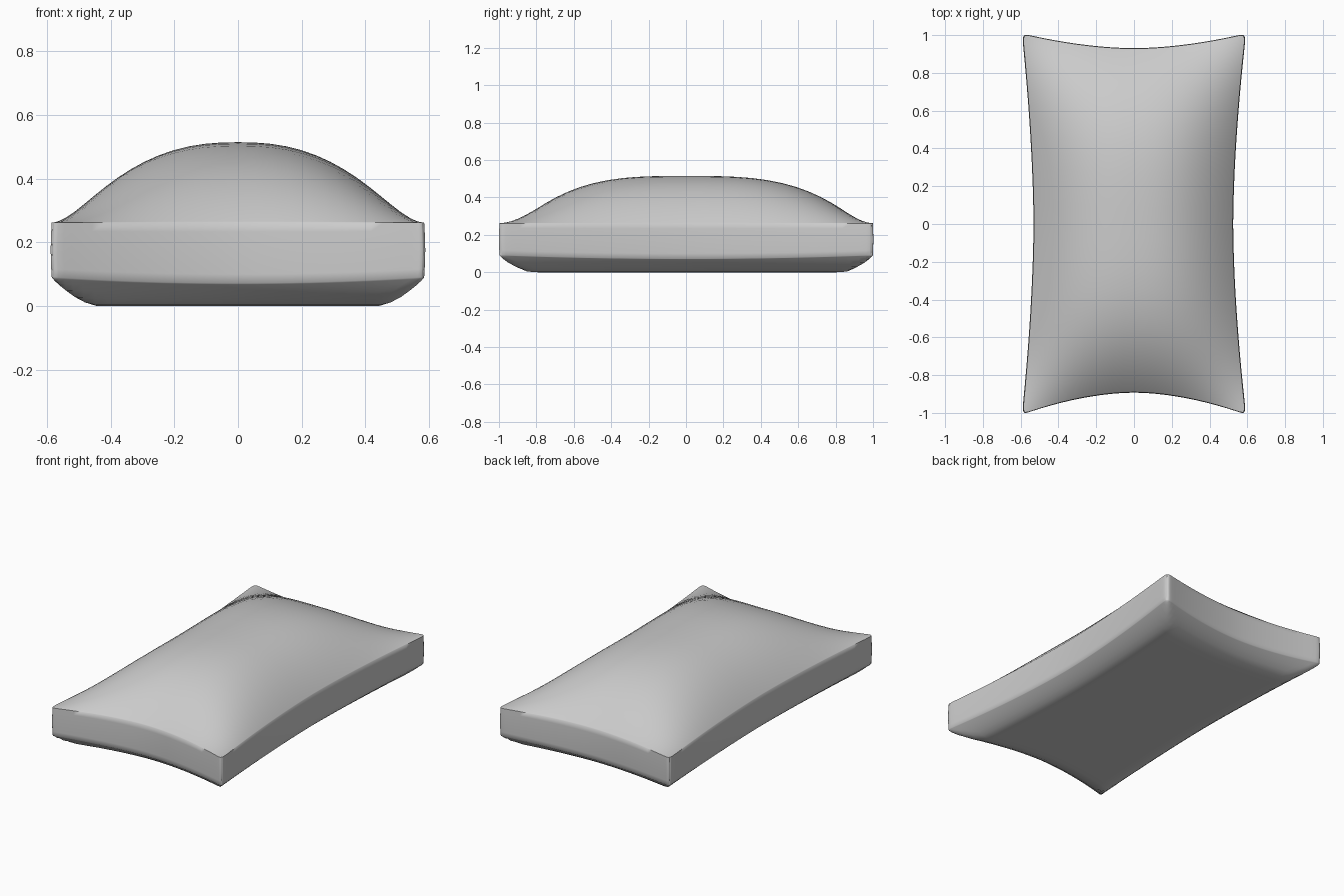
import bpy, bmesh, math

if "Cube" in bpy.data.objects:
    bpy.data.objects.remove(bpy.data.objects["Cube"])

N = 32
# grid parameters, denser toward the rim, with points close to the corners
S = [math.sin(math.pi / 2 * (2 * i / N - 1)) for i in range(N + 1)]


def outline(u, v):
    """Map the square to the pinched cushion outline with rounded corners."""
    mx = 0.522 if u > 0 else 0.529
    my = 0.928 if v > 0 else 0.89
    x = u * (mx + (0.59 - mx) * abs(v) ** 1.7)
    y = v * (my + (1.006 - my) * abs(u) ** 1.8)
    k = 1 - 0.016 * (abs(u) * abs(v)) ** 60
    return x * k, y * k


def top_z(u, v):
    return 0.262 + 0.253 * (1 - abs(u) ** 2.4) * (1 - abs(v) ** 3.2)


def bottom_z(u, v):
    d = min((1 - abs(u)) * 0.56, (1 - abs(v)) * 0.95)
    rim = 0.072 + 0.02 * (u * v) ** 2
    return rim * max(0, 1 - d / 0.13) ** 1.5


bm = bmesh.new()


def sheet(height, flip):
    g = [[bm.verts.new((*outline(u, v), height(u, v))) for v in S] for u in S]
    for i in range(N):
        for j in range(N):
            f = [g[i][j], g[i + 1][j], g[i + 1][j + 1], g[i][j + 1]]
            bm.faces.new(f[::-1] if flip else f)
    return ([g[i][0] for i in range(N)] + [g[N][j] for j in range(N)]
            + [g[N - i][N] for i in range(N)] + [g[0][N - j] for j in range(N)])


# Puffed top and flat bottom
upper = sheet(top_z, False)
lower = sheet(bottom_z, True)

# Slightly bulging side band
rings = [lower]
for t in (0.15, 0.5, 0.85):
    ring = []
    for a, b in zip(lower, upper):
        co = a.co.lerp(b.co, t)
        s = 1 + 0.006 * math.sin(math.pi * t)
        ring.append(bm.verts.new((co.x * s, co.y * (1 + (s - 1) * 0.5), co.z)))
    rings.append(ring)
rings.append(upper)
for r, q in zip(rings, rings[1:]):
    for i in range(len(r)):
        j = (i + 1) % len(r)
        bm.faces.new((r[i], r[j], q[j], q[i]))

bmesh.ops.recalc_face_normals(bm, faces=bm.faces)
mesh = bpy.data.meshes.new("cushion")
bm.to_mesh(mesh)
bm.free()
cushion = bpy.data.objects.new("cushion", mesh)
bpy.context.collection.objects.link(cushion)
bpy.context.view_layer.objects.active = cushion
cushion.select_set(True)
bpy.ops.object.shade_smooth_by_angle(angle=math.radians(60))
